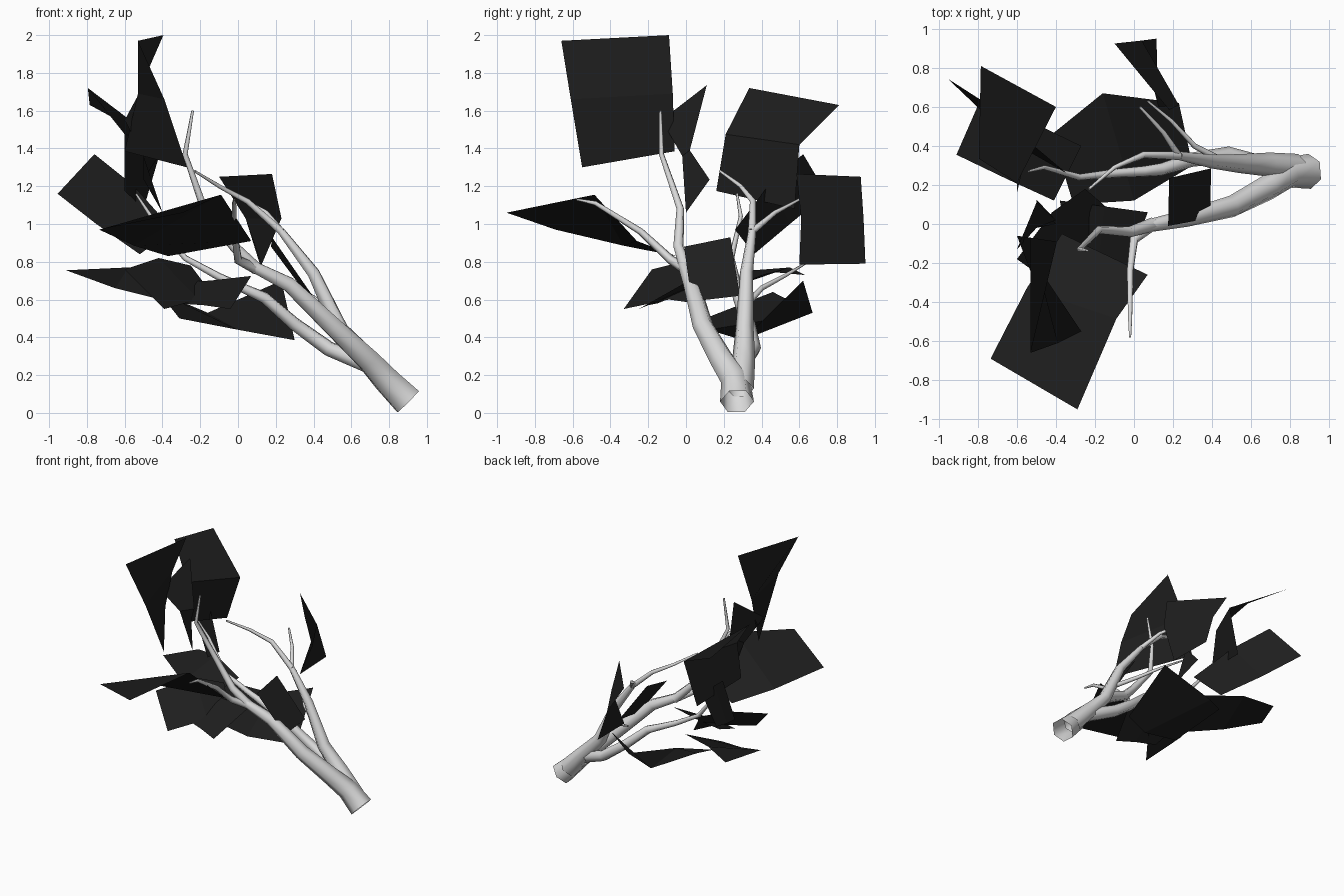
import bpy
import bmesh

default_cube = bpy.data.objects.get("Cube")
if default_cube:
    bpy.data.objects.remove(default_cube, do_unlink=True)


def make_material(name, colour):
    material = bpy.data.materials.new(name)
    material.use_nodes = True
    material.diffuse_color = colour
    shader = material.node_tree.nodes["Principled BSDF"]
    shader.inputs["Base Color"].default_value = colour
    shader.inputs["Roughness"].default_value = 0.9
    return material


bark = make_material("pale grey bark", (0.7, 0.7, 0.7, 1))
foliage = make_material("dark foliage", (0.013, 0.013, 0.013, 1))


def branch(name, start_radius, end_radius, *points):
    """Open six-sided tube that tapers evenly along its path."""
    curve = bpy.data.curves.new(name, "CURVE")
    curve.dimensions = "3D"
    curve.bevel_depth = 1
    curve.bevel_resolution = 1
    spline = curve.splines.new("POLY")
    spline.points.add(len(points) - 1)
    for i, (point, position) in enumerate(zip(spline.points, points)):
        blend = i / (len(points) - 1)
        point.co = (*position, 1)
        point.radius = start_radius + (end_radius - start_radius) * blend
    tube = bpy.data.objects.new(name, curve)
    bpy.context.collection.objects.link(tube)
    curve.materials.append(bark)
    bpy.ops.object.select_all(action="DESELECT")
    tube.select_set(True)
    bpy.context.view_layer.objects.active = tube
    bpy.ops.object.convert(target="MESH")
    bpy.ops.object.shade_smooth_by_angle(angle=1.1)


def leaf_card(name, near_edge, far_edge):
    """Folded card strung between two matching long edges."""
    mesh = bpy.data.meshes.new(name)
    bm = bmesh.new()
    near = [bm.verts.new(p) for p in near_edge]
    far = [bm.verts.new(p) for p in far_edge]
    for i in range(len(near) - 1):
        bm.faces.new((near[i], near[i + 1], far[i + 1], far[i]))
    bmesh.ops.recalc_face_normals(bm, faces=bm.faces[:])
    bm.to_mesh(mesh)
    bm.free()
    mesh.materials.append(foliage)
    card = bpy.data.objects.new(name, mesh)
    bpy.context.collection.objects.link(card)


# Trunk running into the front limb, and the back limb forking from it
branch("trunk_and_front_limb", .09, .033,
       (.9, .27, .06), (.79, .262, .17), (.69, .19, .28), (.5, .09, .46),
       (.27, .03, .68), (.07, -.01, .78))
branch("back_limb", .075, .022,
       (.83, .285, .13), (.69, .305, .28), (.54, .31, .44),
       (.4, .32, .74), (.23, .35, .96))

# Front limb twigs
branch("upright_twig", .035, .007,
       (.1, 0, .76), (-.02, -.04, .88), (-.18, -.03, 1.08),
       (-.28, -.13, 1.37), (-.24, -.135, 1.6))
branch("forward_twig", .03, .006,
       (.1, 0, .76), (0, -.08, .81), (-.02, -.24, .96),
       (-.02, -.48, 1.11), (-.02, -.58, 1.13))

# Back limb twigs
branch("high_twig", .022, .007,
       (.23, .35, .96), (.05, .355, 1.12), (-.1, .29, 1.2), (-.23, .18, 1.28))
branch("rear_twig", .018, .007,
       (.23, .35, .96), (.15, .47, 1.06), (.03, .6, 1.13))
branch("middle_twig", .018, .006,
       (.46, .32, .57), (.31, .4, .66), (.19, .53, .73), (.07, .63, .79))
branch("low_limb", .048, .006,
       (.7, .29, .25), (.48, .355, .34), (.3, .33, .47), (.14, .28, .61),
       (.05, .27, .65), (-.1, .26, .72), (-.28, .24, .82),
       (-.46, .29, 1.04), (-.54, .27, 1.16))

# Upper leaf cards
leaf_card("top_leaf",
          [(-.53, -.66, 1.97), (-.39, -.61, 1.66), (-.27, -.55, 1.3)],
          [(-.395, -.09, 2), (-.53, -.07, 1.69), (-.6, -.06, 1.385)])
leaf_card("upper_back_leaf",
          [(-.795, .335, 1.72), (-.6, .21, 1.475), (-.6, .16, 1.175)],
          [(-.785, .81, 1.63), (-.4, .6, 1.42), (-.5, .575, 1.08)])
leaf_card("upper_middle_leaf",
          [(-.5, .11, 1.735), (-.4, .02, 1.39), (-.5, .125, 1.235)],
          [(-.6, -.13, 1.55), (-.5, -.02, 1.36), (-.4, 0, 1.06)])

# Outer leaf cards
leaf_card("front_leaf",
          [(-.735, -.69, .97), (-.55, -.33, .885), (-.37, -.05, .83)],
          [(-.29, -.95, 1.06), (-.09, -.485, 1.155), (.07, -.26, .91)])
leaf_card("back_leaf",
          [(-.1, .925, 1.25), (.04, .94, 1.03), (.115, .95, .79)],
          [(.18, .585, 1.265), (.23, .61, 1.03), (.125, .6, .785)])
leaf_card("right_leaf",
          [(-.955, .745, 1.16), (-.75, .55, 1), (-.52, .36, .84)],
          [(-.76, .62, 1.37), (-.56, .44, 1.21), (-.345, .26, .97)])
leaf_card("inner_leaf",
          [(.175, -.01, .88), (.39, .03, .59)],
          [(.18, .235, .93), (.395, .285, .62)])

# Lower leaf cards
leaf_card("low_right_leaf",
          [(-.91, .355, .755), (-.65, .23, .66), (-.41, .12, .6)],
          [(-.79, .63, .73), (-.58, .55, .77), (-.27, .4, .73)])
leaf_card("low_front_leaf",
          [(-.6, -.18, .76), (-.42, .06, .82), (-.25, .18, .78)],
          [(-.39, -.33, .55), (-.21, -.09, .6), (-.1, .05, .58)])
leaf_card("low_middle_leaf",
          [(.07, .06, .725), (-.15, .09, .7), (-.38, .12, .69)],
          [(-.04, -.25, .55), (-.18, -.2, .57), (-.33, -.15, .58)])
leaf_card("low_back_leaf",
          [(.3, .3, .385), (0, .12, .44), (-.31, .1, .5)],
          [(.23, .62, .7), (-.16, .67, .53), (-.42, .46, .64)])
